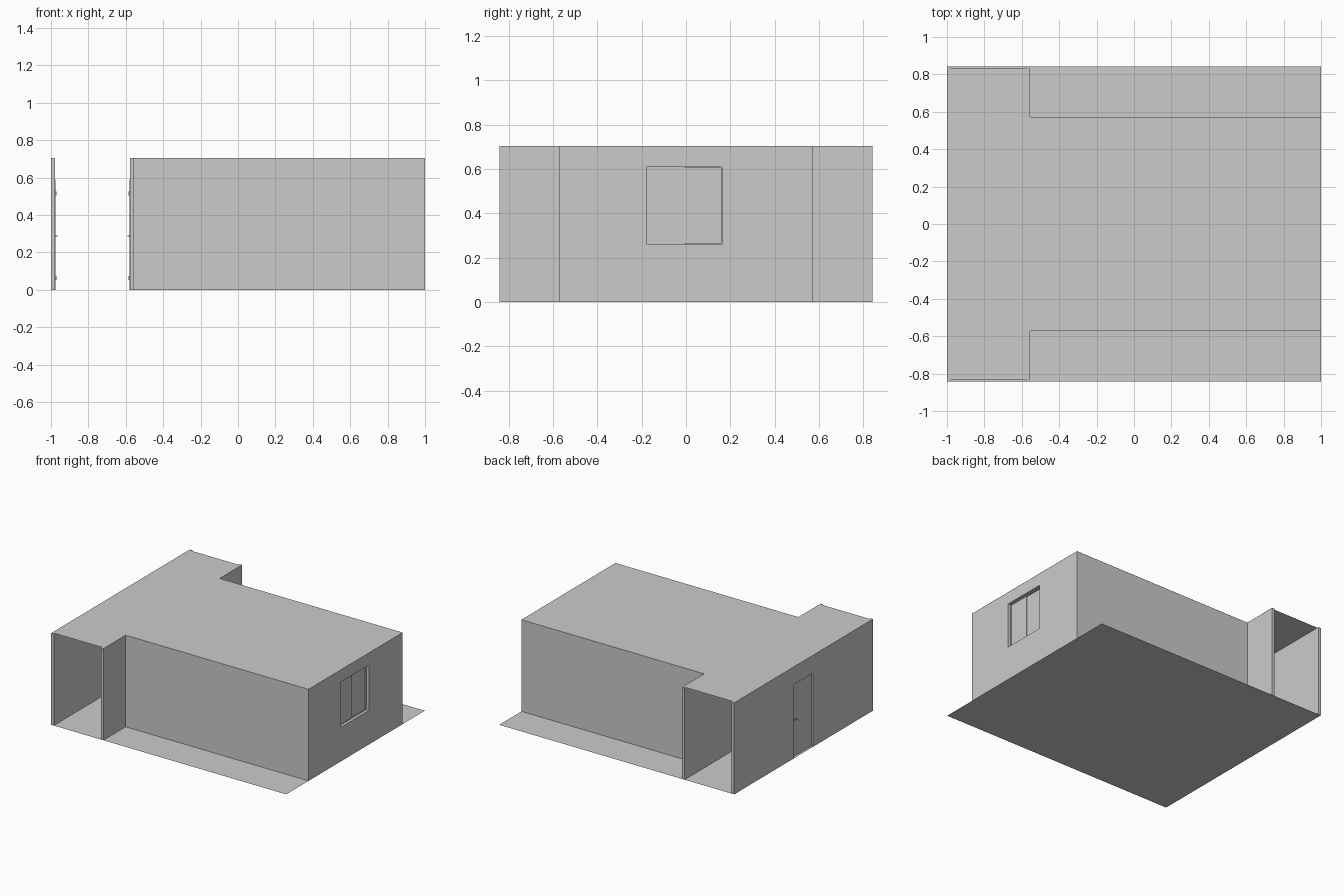
import bpy, bmesh

if "Cube" in bpy.data.objects:
    bpy.data.objects.remove(bpy.data.objects["Cube"])

H = 0.705          # room height
YO, YI = 0.842, 0.571   # half width of corridor / of main room
T = 0.022          # wall thickness
XW = -0.556        # room side of the inner corridor wall
XC = (-1 + XW) / 2  # corridor mirror plane


def box(name, x0, x1, y0, y1, z0, z1):
    bm = bmesh.new()
    bmesh.ops.create_cube(bm, size=1)
    for v in bm.verts:
        v.co = ((x0 + x1) / 2 + v.co.x * (x1 - x0),
                (y0 + y1) / 2 + v.co.y * (y1 - y0),
                (z0 + z1) / 2 + v.co.z * (z1 - z0))
    me = bpy.data.meshes.new(name)
    bm.to_mesh(me)
    bm.free()
    ob = bpy.data.objects.new(name, me)
    bpy.context.collection.objects.link(ob)
    return ob


def sheet(name, pts, z):
    me = bpy.data.meshes.new(name)
    me.from_pydata([(x, y, z) for x, y in pts], [], [range(len(pts))])
    ob = bpy.data.objects.new(name, me)
    bpy.context.collection.objects.link(ob)
    return ob


def cut(ob, *dims):
    cutter = box("opening_cutter", *dims)
    cutter.hide_render = True
    m = ob.modifiers.new("opening", 'BOOLEAN')
    m.operation, m.solver, m.object = 'DIFFERENCE', 'EXACT', cutter
    bpy.context.view_layer.objects.active = ob
    bpy.ops.object.modifier_apply(modifier=m.name)
    bpy.data.objects.remove(cutter)


# Floor and T-shaped ceiling, notched at the two corridor mouths
sheet("floor", [(-1, -YO), (1, -YO), (1, YO), (-1, YO)], 0)
half = [(-1, YO), (-1 + T, YO), (-1 + T, YO - 0.011), (XW - T, YO - 0.011),
        (XW - T, YO), (XW, YO), (XW, YI), (1, YI)]
sheet("ceiling", [(x, -y) for x, y in half] + half[::-1], H)

# Walls, top kept just under the ceiling sheet
top = H - 0.0005
for s, side in ((-1, "front"), (1, "back")):
    y0, y1 = sorted((s * YI, s * (YI - T)))
    box(side + "_wall", XW, 1 - T, y0, y1, 0, top)
window_wall = box("window_wall", 1 - T, 1, -YI, YI, 0, top)
WY0, WY1, WZ0, WZ1 = -0.178, 0.163, 0.262, 0.61
cut(window_wall, 0.9, 1.1, WY0, WY1, WZ0, WZ1)


def door_side(prefix, flip):
    """Corridor wall with its door; flip mirrors it across the corridor."""
    def part(name, x0, x1, *yz):
        if flip:
            x0, x1 = 2 * XC - x1, 2 * XC - x0
        return box(prefix + "_" + name, x0, x1, *yz)

    DY, DZ = 0.117, 0.567
    xi = -1 + T
    wall = part("wall", -1, xi, -YO, YO, 0, top)
    xs = (-0.5, -0.6) if flip else (-1.1, -0.9)
    cut(wall, min(xs), max(xs), -DY, DY, -0.1, DZ)
    # Leaf and casing on the corridor face
    part("door_leaf", xi - 0.008, xi + 0.001, -DY, DY, 0.003, DZ)
    for s in (-1, 1):
        y0, y1 = sorted((s * DY, s * (DY + 0.022)))
        part("casing_post", xi, xi + 0.003, y0, y1, 0, DZ)
    part("casing_head", xi, xi + 0.003, -DY - 0.022, DY + 0.022, DZ, DZ + 0.022)
    # Hinges
    for z in (0.063, 0.515):
        part("hinge", xi, xi + 0.007, -DY - 0.004, -DY + 0.004, z - 0.011, z + 0.011)
    # Lever handles on both faces
    for x0, x1, l0, l1 in ((xi, xi + 0.013, xi + 0.009, xi + 0.014),
                           (xi - 0.019, xi - 0.008, xi - 0.02, xi - 0.016)):
        part("handle_stem", x0, x1, 0.097, 0.103, 0.285, 0.291)
        part("handle_lever", l0, l1, 0.07, 0.103, 0.285, 0.291)


door_side("outer_corridor", False)
door_side("inner_corridor", True)

# Sliding window: frame and two offset sashes
f, xb, xf = 0.005, 1 - 0.036, 1 - T
for n, d in (("sill", (WY0, WY1, WZ0, WZ0 + f)), ("head", (WY0, WY1, WZ1 - f, WZ1)),
             ("jamb_a", (WY0, WY0 + f, WZ0 + f, WZ1 - f)),
             ("jamb_b", (WY1 - f, WY1, WZ0 + f, WZ1 - f))):
    box("window_" + n, xb, xf, *d)
mid = -0.01
box("window_sash_left", xb + 0.006, xb + 0.011, WY0 + f, mid + 0.003, WZ0 + f, WZ1 - f)
box("window_sash_right", xb, xb + 0.005, mid - 0.003, WY1 - f, WZ0 + f, WZ1 - f)
